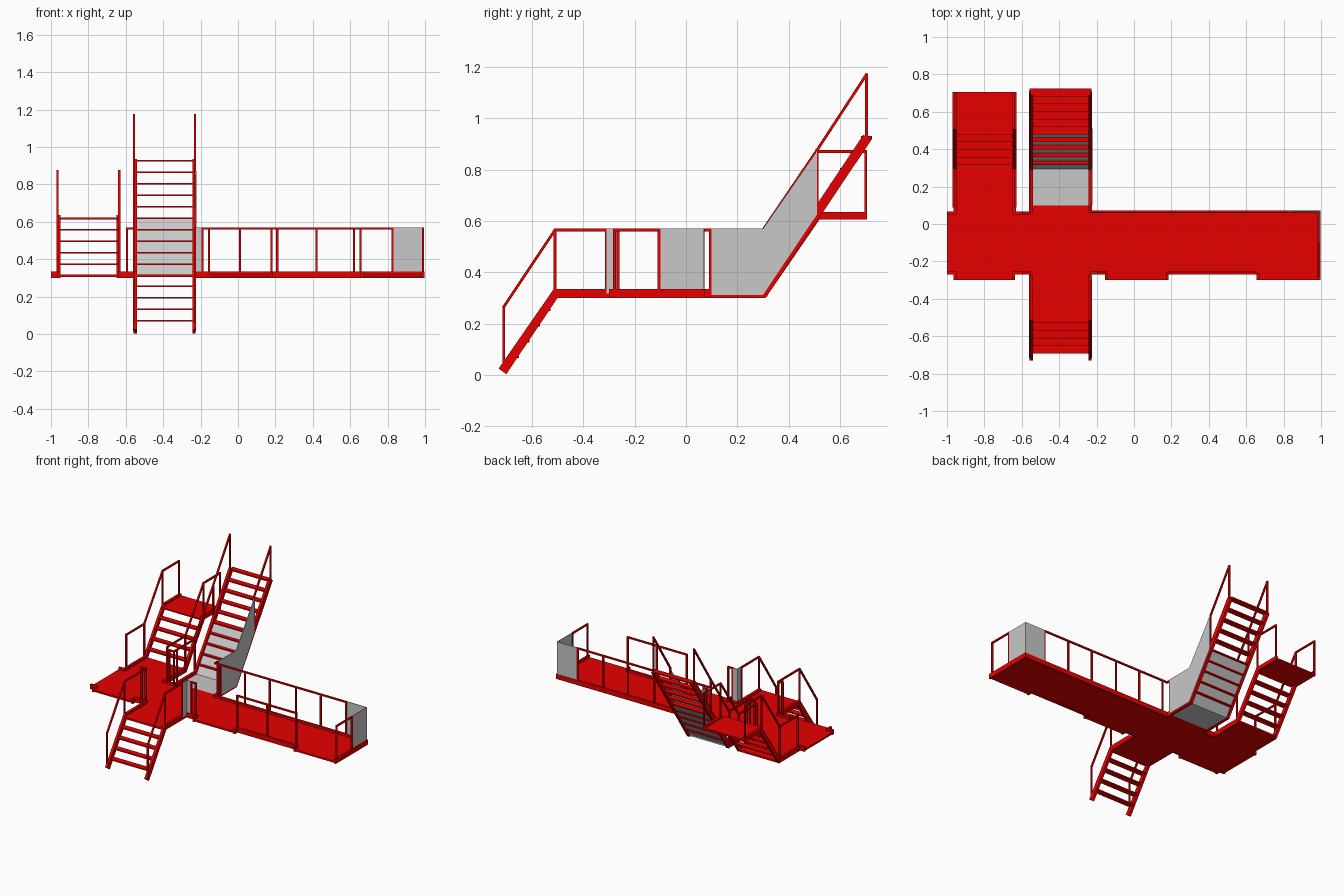
import bpy, bmesh
from mathutils import Vector, Matrix

if "Cube" in bpy.data.objects:
    bpy.data.objects.remove(bpy.data.objects["Cube"])

def material(name, rgb):
    m = bpy.data.materials.new(name)
    m.diffuse_color = (*rgb, 1)
    m.use_nodes = True
    m.node_tree.nodes["Principled BSDF"].inputs["Base Color"].default_value = m.diffuse_color
    return m

RED = material("red paint", (0.8, 0.0, 0.0))
GREY = material("grey panel", (0.58, 0.58, 0.58))

def finish(name, bm, mat):
    bmesh.ops.recalc_face_normals(bm, faces=bm.faces)
    me = bpy.data.meshes.new(name)
    bm.to_mesh(me)
    bm.free()
    me.materials.append(mat)
    ob = bpy.data.objects.new(name, me)
    bpy.context.collection.objects.link(ob)

def add_box(bm, x0, x1, y0, y1, z0, z1):
    c = Vector((x0 + x1, y0 + y1, z0 + z1)) / 2
    bmesh.ops.create_cube(bm, size=1, matrix=Matrix.Translation(c) @
                          Matrix.Diagonal((x1 - x0, y1 - y0, z1 - z0, 1)))

def boxes(name, items, mat=RED):
    bm = bmesh.new()
    for b in items:
        add_box(bm, *b)
    finish(name, bm, mat)

def profile(name, pts, spans, mat=RED):
    """Extrude a y-z outline across one or more x spans."""
    bm = bmesh.new()
    n = len(pts)
    for x0, x1 in spans:
        a = [bm.verts.new((x0, y, z)) for y, z in pts]
        b = [bm.verts.new((x1, y, z)) for y, z in pts]
        bm.faces.new(a)
        bm.faces.new(b[::-1])
        for i in range(n):
            j = (i + 1) % n
            bm.faces.new((a[j], a[i], b[i], b[j]))
    finish(name, bm, mat)

W = 0.011  # rail tube width

def bar(bm, p, q):
    p, q = Vector(p), Vector(q)
    d = q - p
    rot = d.to_track_quat('Z', 'Y').to_matrix().to_4x4()
    bmesh.ops.create_cube(bm, size=1, matrix=Matrix.Translation((p + q) / 2) @ rot @
                          Matrix.Diagonal((W, W, d.length + W * 0.8, 1)))

def rail(name, top, posts):
    """Handrail along a path, with posts given as (x, y, z_bottom, z_top)."""
    bm = bmesh.new()
    for p, q in zip(top, top[1:]):
        bar(bm, p, q)
    for x, y, a, b in posts:
        bar(bm, (x, y, a), (x, y, b))
    finish(name, bm, RED)

D0, D1, T, H = 0.305, 0.318, 0.335, 0.565   # deck bottom/top, toe board top, rail top
LX = (-0.965, -0.635)                       # left stair sides
RX = (-0.557, -0.230)                       # right and front stair sides

# Deck plates
boxes("deck", [
    (-1, 0.99, -0.265, 0.065, D0, D1),
    (-0.95, -0.645, -0.30, -0.265, D0, D1),
    (-0.55, -0.235, -0.53, -0.265, D0, D1),
    (-0.14, 0.175, -0.30, -0.265, D0, D1),
    (0.66, 0.99, -0.30, -0.265, D0, D1),
    (-0.95, -0.645, 0.065, 0.318, D0, D1),
    (-0.55, -0.235, 0.065, 0.10, D0, D1)])
boxes("grey_landing_floor", [(-0.55, -0.235, 0.10, 0.305, D0, D1 - 0.003)], GREY)

# Toe boards
E = 0.015
toes = [(a, b, y, y + E, 0.30, T) for a, b, y in (
    (-1, -0.95, -0.27), (-1, -0.95, 0.052), (-0.65, -0.55, -0.27), (-0.65, -0.55, 0.052),
    (-0.235, -0.145, -0.27), (0.175, 0.66, -0.27), (-0.235, 0.99, 0.058))]
toes += [(x, x + E, -0.30, -0.265, 0.30, T) for x in (-0.965, -0.65, -0.155, 0.17, 0.655)]
toes += [(0.982, 0.997, -0.30, 0.073, 0.30, T)]
boxes("toe_boards", toes)

# Stair stringers
def pair(xs):
    return [(x - 0.009, x + 0.009) for x in xs]

profile("left_stair_stringer",
        [(0.06, 0.30), (0.31, 0.30), (0.52, 0.605), (0.705, 0.605), (0.705, 0.635),
         (0.505, 0.635), (0.295, T), (0.06, T)], pair((-0.957, -0.640)))
profile("right_stair_stringer",
        [(0.06, 0.30), (0.31, 0.30), (0.725, 0.92), (0.69, 0.935), (0.29, T), (0.06, T)],
        pair((-0.55, -0.235)))
profile("front_stair_stringer",
        [(-0.27, 0.30), (-0.50, 0.30), (-0.70, 0.003), (-0.73, 0.025), (-0.515, T), (-0.27, T)],
        pair((-0.55, -0.235)))

# Treads
def treads(name, x0, x1, y0, z0, n):
    boxes(name, [(x0, x1, y0 + i * 0.0405 - 0.021, y0 + i * 0.0405 + 0.021,
                  z0 + i * 0.0615 - 0.0045, z0 + i * 0.0615 + 0.0045) for i in range(n)])

treads("left_stair_treads", -0.95, -0.645, 0.337, 0.372, 4)
treads("right_stair_treads", -0.55, -0.235, 0.338, 0.372, 10)
treads("front_stair_treads", -0.55, -0.235, -0.671, 0.07, 4)
boxes("left_stair_top_landing", [(-0.95, -0.645, 0.478, 0.705, 0.612, 0.622)])

# Grey ramp under the lower half of the right stair, and its side panel
profile("grey_ramp", [(0.30, 0.305), (0.51, 0.615), (0.505, 0.622), (0.295, 0.315)],
        [(-0.545, -0.24)], GREY)
profile("grey_stair_side_panel",
        [(0.10, 0.312), (0.30, 0.312), (0.51, 0.625), (0.51, 0.872), (0.30, 0.57), (0.10, 0.57)],
        [(-0.228, -0.223)], GREY)

# Grey end, back and corner panels
boxes("grey_deck_panels", [
    (0.825, 0.99, 0.065, 0.070, D1, 0.57),
    (0.986, 0.991, -0.10, 0.07, D1, 0.57),
    (-0.229, -0.224, -0.31, -0.262, D1, 0.57),
    (-0.226, -0.185, -0.266, -0.261, D1, 0.57)], GREY)

# Deck rails
Y = 0.066
rail("back_rail", [(-0.19, Y, H), (0.825, Y, H)],
     [(x, Y, D1, H) for x in (-0.19, 0.01, 0.21, 0.42, 0.62, 0.825)])
rail("front_rail", [(0.18, -0.265, H), (0.655, -0.265, H)],
     [(x, -0.265, D1, H) for x in (0.18, 0.42, 0.655)])
rail("end_rail", [(0.988, -0.278, H), (0.988, -0.105, H)],
     [(0.988, y, D1, H) for y in (-0.278, -0.105)])
rail("front_corner_rail", [(-0.19, -0.265, H), (-0.155, -0.265, H)],
     [(x, -0.265, D1, H) for x in (-0.19, -0.155)])
rail("back_corner_rail", [(-0.19, Y, H), (RX[1], Y, H), (RX[1], 0.095, H)],
     [(RX[1], 0.095, D1, H)])
for name, y, y2 in (("front", -0.265, -0.31), ("back", 0.06, 0.095)):
    rail(name + "_left_corner_rail", [(-0.594, y, H), (RX[0], y, H), (RX[0], y2, H)],
         [(-0.594, y, D1, H), (RX[0], y, D1, H)])

# Stair rails
for side, lx, rx in zip(("left", "right"), LX, RX):
    rail("left_stair_rail_" + side,
         [(lx, 0.095, H), (lx, 0.30, H), (lx, 0.51, 0.87), (lx, 0.70, 0.87)],
         [(lx, 0.095, D1, H), (lx, 0.30, D1, H), (lx, 0.51, 0.61, 0.87), (lx, 0.70, 0.61, 0.87)])
    rail("front_stair_rail_" + side,
         [(rx, -0.31, H), (rx, -0.51, H), (rx, -0.71, 0.265)],
         [(rx, -0.31, D1, H), (rx, -0.51, D1, H), (rx, -0.71, 0.02, 0.265)])
    # The right stair has a full rail on its left, and only an upper rail above the grey panel
    low = [(rx, 0.095), (rx, 0.30)] if side == "left" else []
    rail("right_stair_rail_" + side,
         [(x, y, H) for x, y in low] + [(rx, 0.51, 0.875), (rx, 0.703, 1.17)],
         [(x, y, D1, H) for x, y in low] + [(rx, 0.51, 0.63, 0.875), (rx, 0.703, 0.92, 1.17)])
